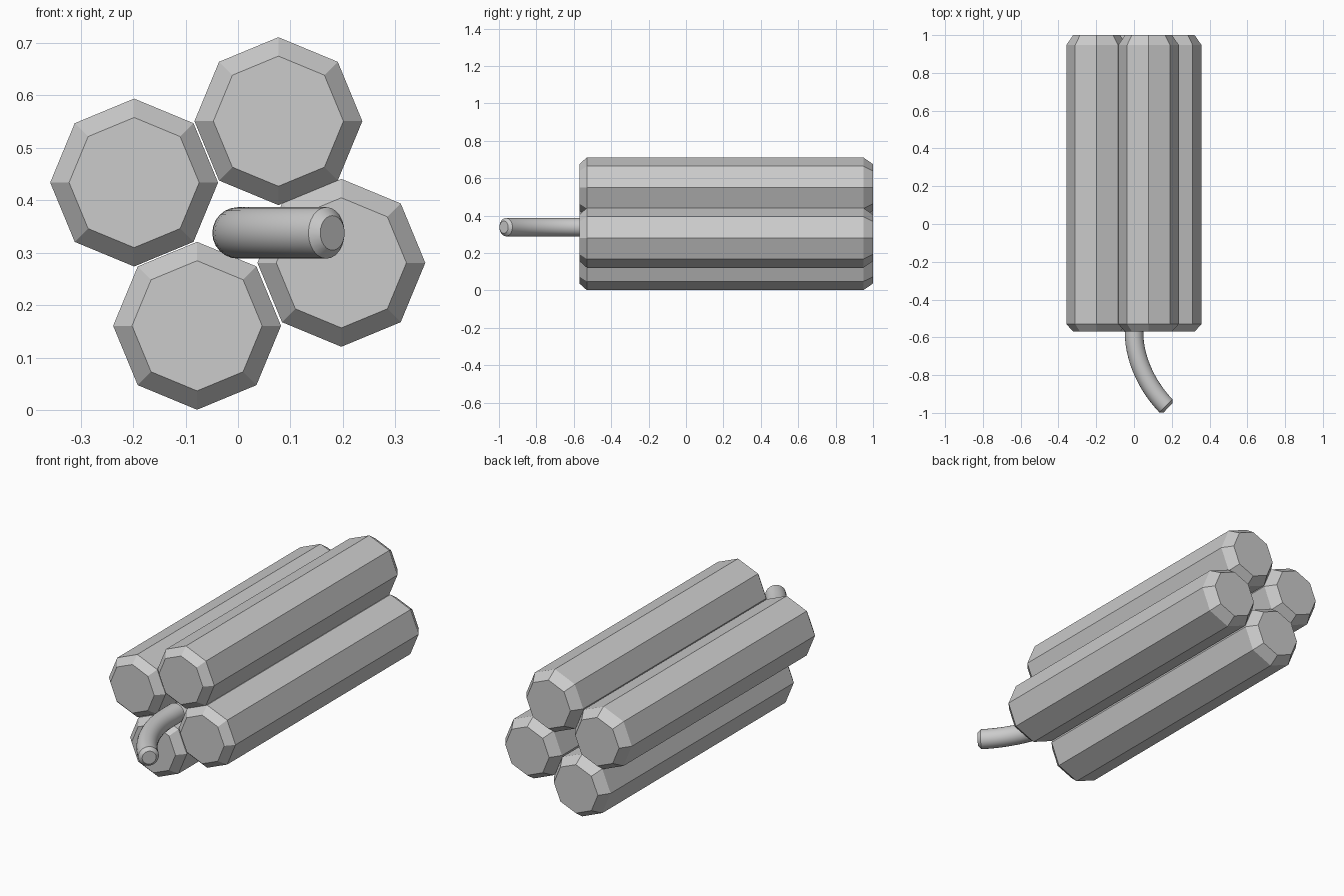
import bpy, bmesh, math
from mathutils import Vector

if "Cube" in bpy.data.objects:
    bpy.data.objects.remove(bpy.data.objects["Cube"])


def loft(name, rings, smooth=False):
    """Skin a list of (centre, direction in the xy plane, radius, sides) rings, capped."""
    bm = bmesh.new()
    loops = []
    for c, d, r, n in rings:
        side = Vector((-d.y, d.x, 0)).normalized()
        up = Vector((0, 0, 1))
        loops.append([bm.verts.new(c + r * (math.cos(2 * math.pi * k / n) * side
                                            + math.sin(2 * math.pi * k / n) * up))
                      for k in range(n)])
    for a, b in zip(loops, loops[1:]):
        n = len(a)
        for k in range(n):
            bm.faces.new((a[k], a[(k + 1) % n], b[(k + 1) % n], b[k]))
    bm.faces.new(loops[0])
    bm.faces.new(loops[-1])
    bmesh.ops.recalc_face_normals(bm, faces=bm.faces)
    me = bpy.data.meshes.new(name)
    bm.to_mesh(me)
    bm.free()
    ob = bpy.data.objects.new(name, me)
    bpy.context.collection.objects.link(ob)
    if smooth:
        bpy.ops.object.select_all(action='DESELECT')
        ob.select_set(True)
        bpy.context.view_layer.objects.active = ob
        bpy.ops.object.shade_smooth_by_angle(angle=math.radians(30))
    return ob


# Four bundled octagonal sticks with chamfered ends
R, INSET = 0.16, 0.036
along = Vector((0, 1, 0))
profile = [(-0.57, R - INSET), (-0.53, R), (0.948, R), (1.0, R - INSET)]
for i, (x, z) in enumerate([(0.077, 0.551), (-0.198, 0.434), (-0.078, 0.161), (0.197, 0.281)]):
    loft(f"stick_{i + 1}", [(Vector((x, y, z)), along, r, 8) for y, r in profile])

# Curved fuse: straight root between the sticks, then a bezier bend to the tip
FZ, FR, CH, N = 0.338, 0.049, 0.016, 24
p = [Vector(v) for v in ((0, -0.57, FZ), (0, -0.72, FZ), (0.075, -0.87, FZ), (0.18, -0.974, FZ))]
rings = [(Vector((0, -0.5, FZ)), Vector((0, -1, 0)), FR, N)]
STEPS = 14
for s in range(STEPS + 1):
    t = s / STEPS
    u = 1 - t
    c = u**3 * p[0] + 3 * u * u * t * p[1] + 3 * u * t * t * p[2] + t**3 * p[3]
    d = (u * u * (p[1] - p[0]) + 2 * u * t * (p[2] - p[1]) + t * t * (p[3] - p[2])).normalized()
    if s == STEPS:
        rings.append((c - d * CH, d, FR, N))
        rings.append((c, d, FR - CH, N))
    else:
        rings.append((c, d, FR, N))
loft("fuse", rings, smooth=True)
